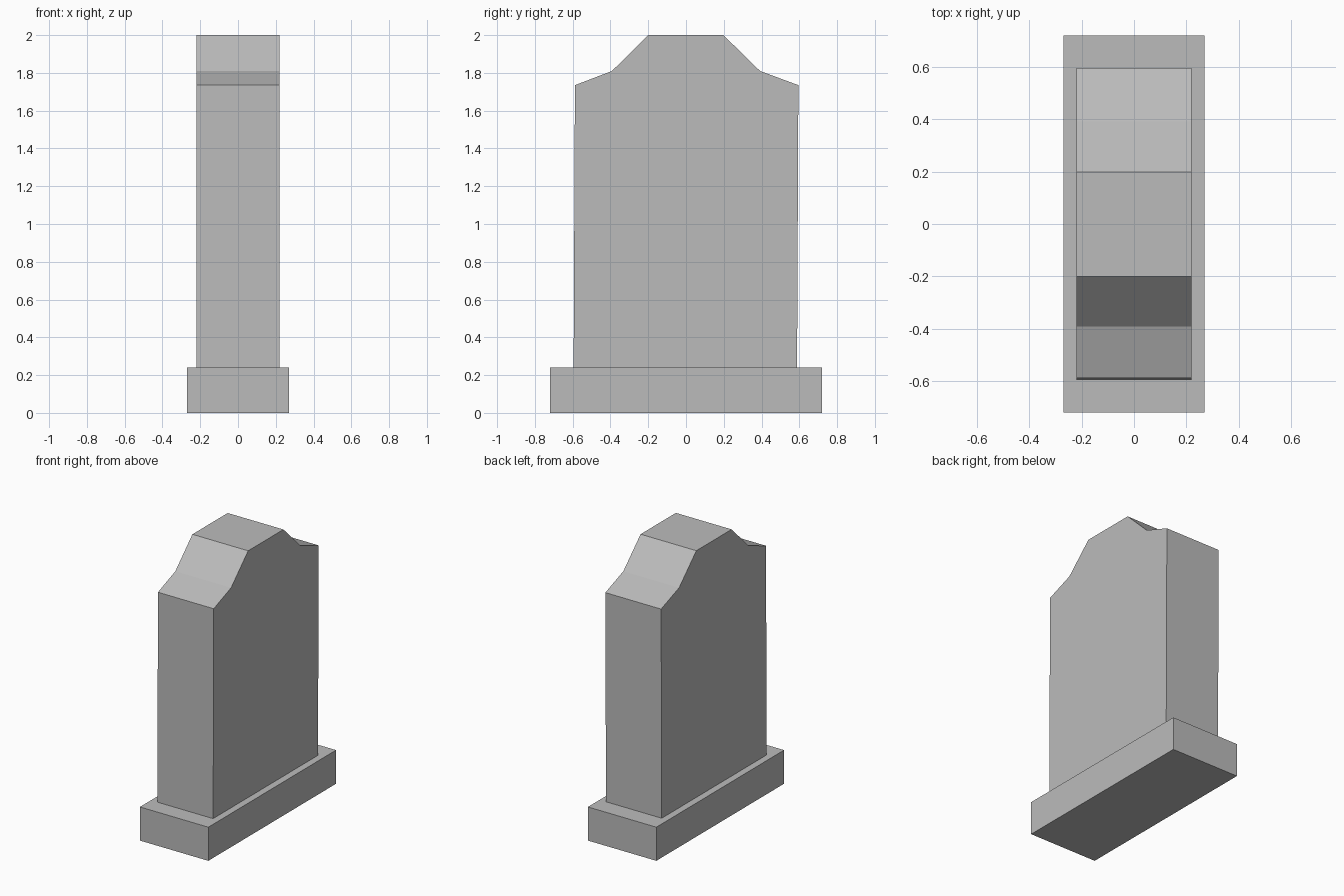
import bpy, bmesh

if "Cube" in bpy.data.objects:
    bpy.data.objects.remove(bpy.data.objects["Cube"])

stone = bpy.data.materials.new("grey stone")
stone.diffuse_color = (0.5, 0.5, 0.5, 1)
stone.use_nodes = True
stone.node_tree.nodes["Principled BSDF"].inputs["Base Color"].default_value = stone.diffuse_color


def extrude_profile(name, profile, half_width):
    """Extrude a (y, z) outline symmetrically along x."""
    bm = bmesh.new()
    face = bm.faces.new([bm.verts.new((-half_width, y, z)) for y, z in profile])
    result = bmesh.ops.extrude_face_region(bm, geom=[face])
    verts = [g for g in result["geom"] if isinstance(g, bmesh.types.BMVert)]
    bmesh.ops.translate(bm, verts=verts, vec=(2 * half_width, 0, 0))
    bmesh.ops.recalc_face_normals(bm, faces=bm.faces)
    mesh = bpy.data.meshes.new(name)
    bm.to_mesh(mesh)
    bm.free()
    mesh.materials.append(stone)
    obj = bpy.data.objects.new(name, mesh)
    bpy.context.collection.objects.link(obj)
    return obj


# Rectangular plinth
extrude_profile("plinth", [(-0.72, 0), (0.72, 0), (0.72, 0.24), (-0.72, 0.24)], 0.27)

# Upright slab with a stepped, sloping crown
extrude_profile("headstone_slab", [
    (-0.595, 0.24), (0.588, 0.24), (0.595, 1.735), (0.392, 1.81),
    (0.198, 2.0), (-0.2, 2.0), (-0.392, 1.81), (-0.588, 1.735)], 0.22)
